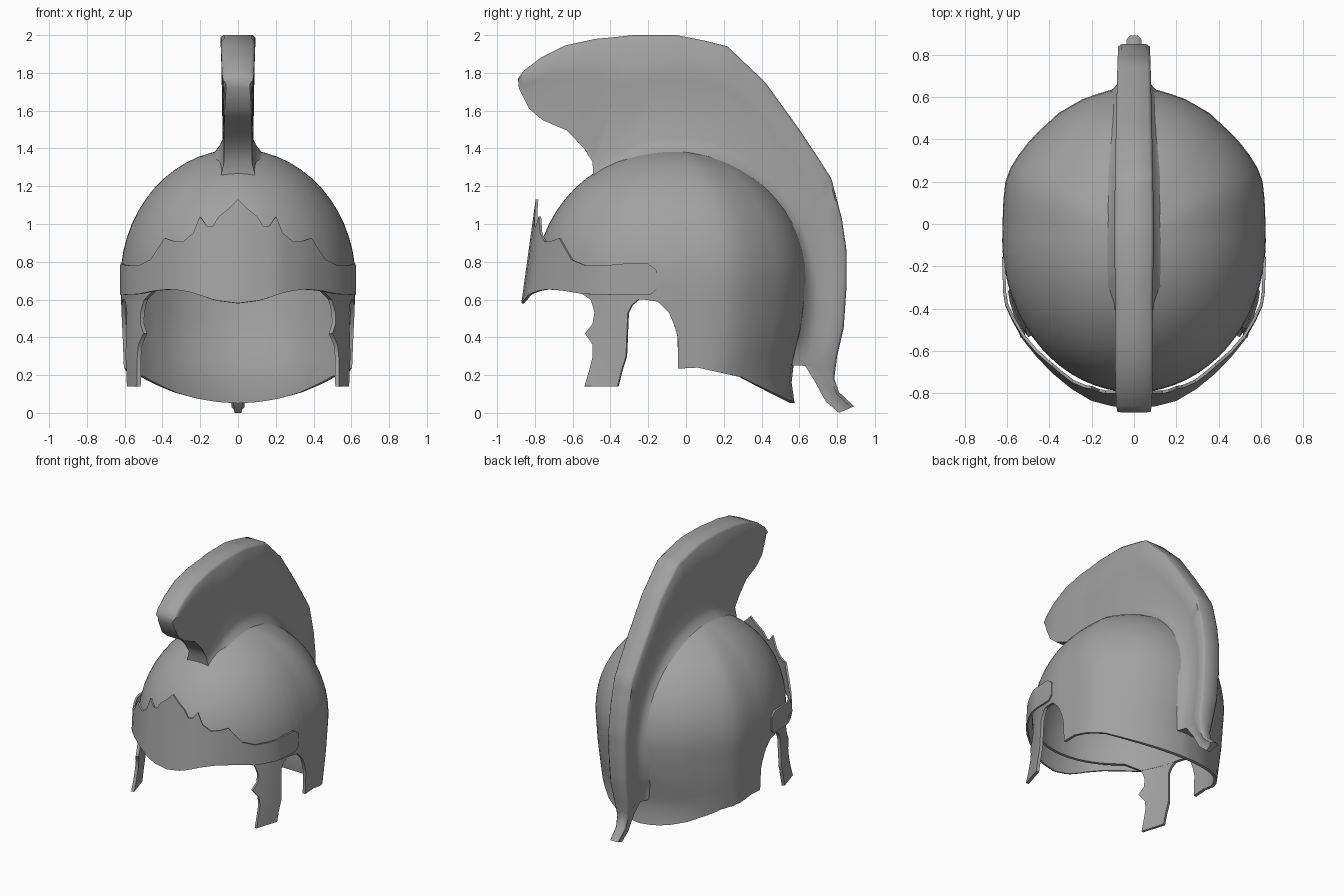
import bpy, bmesh
from math import cos, sin, pi

if "Cube" in bpy.data.objects:
    bpy.data.objects.remove(bpy.data.objects["Cube"])

# Dark grey metal shared by all parts
metal = bpy.data.materials.new("dark_metal")
metal.diffuse_color = (0.36, 0.36, 0.36, 1)
metal.use_nodes = True
metal.node_tree.nodes["Principled BSDF"].inputs["Base Color"].default_value = metal.diffuse_color


def interp(pts, t):
    """Piecewise linear lookup in a list of (key, value)."""
    if t <= pts[0][0]:
        return pts[0][1]
    for (a, u), (b, v) in zip(pts, pts[1:]):
        if t <= b:
            return u + (v - u) * (t - a) / (b - a)
    return pts[-1][1]


def spline(a, b, c, d, t):
    """Smooth curve value between b and c."""
    return 0.5 * (2 * b + (c - a) * t + (2 * a - 5 * b + 4 * c - d) * t ** 2
                  + (3 * b - a - 3 * c + d) * t ** 3)


def grid_part(name, rows, thickness=0.0, caps=False, angle=40):
    """Half shell from rows of points, mirrored in x, optionally thickened."""
    bm = bmesh.new()
    vs = [[bm.verts.new(p) for p in r] for r in rows]
    for a, b in zip(vs, vs[1:]):
        for i in range(len(a) - 1):
            bm.faces.new((a[i], a[i + 1], b[i + 1], b[i]))
    if caps:
        bm.faces.new(vs[0])
        bm.faces.new(vs[-1])
    bmesh.ops.remove_doubles(bm, verts=bm.verts, dist=0.0005)
    bmesh.ops.recalc_face_normals(bm, faces=bm.faces)
    me = bpy.data.meshes.new(name)
    bm.to_mesh(me)
    bm.free()
    me.materials.append(metal)
    ob = bpy.data.objects.new(name, me)
    bpy.context.collection.objects.link(ob)
    m = ob.modifiers.new("mirror", 'MIRROR')
    m.merge_threshold = 0.002
    if thickness:
        s = ob.modifiers.new("thickness", 'SOLIDIFY')
        s.thickness = thickness
        s.offset = 0
    bpy.ops.object.select_all(action='DESELECT')
    bpy.context.view_layer.objects.active = ob
    ob.select_set(True)
    for mod in list(ob.modifiers):
        bpy.ops.object.modifier_apply(modifier=mod.name)
    bpy.ops.object.shade_smooth_by_angle(angle=angle * pi / 180)
    return ob


# Skull plan and wall shape: elliptic front, slightly angular back
CY, RX, RY, ZM, H = -0.075, 0.612, 0.71, 0.70, 0.685
BACK = [(-0.075, 0.612), (0.1, 0.608), (0.2, 0.597), (0.28, 0.567), (0.4, 0.475),
        (0.52, 0.345), (0.59, 0.22), (0.625, 0.1), (0.635, 0)]
WALL_X = [(0.05, 0.94), (0.23, 0.97), (0.7, 1)]
WALL_BACK = [(0.05, 0.90), (0.2, 0.87), (0.45, 0.96), (0.7, 1)]


def plan_x(y):
    if y > CY:
        return interp(BACK, y)
    return RX * max(0, 1 - ((CY - y) / RY) ** 2) ** 0.5


def wall(y, z):
    k = interp(WALL_BACK, z) if y > CY else 1
    return (plan_x(y) * interp(WALL_X, z), CY + (y - CY) * k, z)


# Dome with the ear arch and the sloping neck guard
RIM = [(-0.8, 0.68), (-0.6, 0.67), (-0.5, 0.6), (-0.22, 0.6), (-0.15, 0.59),
       (-0.09, 0.53), (-0.06, 0.46), (-0.042, 0.4), (-0.038, 0.235), (0.08, 0.24),
       (0.34, 0.19), (0.64, 0.05)]
ys = sorted([CY - RY * cos(pi * i / 32) for i in range(33)] + [k for k, _ in RIM[1:-1]])
cols = []
for y in ys:
    zb = interp(RIM, y)
    col = [wall(y, zb + (ZM - zb) * i / 6) for i in range(6)]
    for i in range(15):
        a = pi / 2 * i / 14
        col.append((plan_x(y) * cos(a), CY + (y - CY) * cos(a), ZM + H * sin(a)))
    cols.append(col)
grid_part("dome", cols, 0.022)

# Cheek guards: height, front edge, back edge
CHEEK = [(0.6, -0.5, -0.25), (0.57, -0.49, -0.285), (0.53, -0.48, -0.305),
         (0.47, -0.49, -0.308), (0.42, -0.53, -0.31), (0.36, -0.49, -0.312),
         (0.3, -0.49, -0.315), (0.22, -0.51, -0.34), (0.14, -0.535, -0.36)]
rows = []
for z, f, b in CHEEK:
    k = (0.6 - z) / 0.46
    row = []
    for i in range(6):
        y = f + (b - f) * i / 5
        x = wall(y, 0.6)[0] * (1 - k) + (0.527 + (y + 0.53) * 0.3) * k
        row.append((x, y, z))
    rows.append(row)
grid_part("cheek_guard", rows, 0.022)

# Visor with a pointed upper edge, standing off the dome
TOP = [(0, 1.13), (0.05, 1.08), (0.1, 1.04), (0.135, 0.985), (0.165, 0.99),
       (0.2, 1.04), (0.235, 0.95), (0.29, 0.905), (0.34, 0.91), (0.385, 0.925),
       (0.42, 0.87), (0.46, 0.81), (0.52, 0.78), (0.57, 0.78), (0.602, 0.785)]
LOW = [(0, 0.58), (0.12, 0.595), (0.25, 0.64), (0.35, 0.655), (0.45, 0.645),
       (0.5, 0.63), (0.6, 0.625)]
BOW = [(0, -.862), (.1, -.854), (.2, -.832), (.3, -.775), (.385, -.703),
       (.46, -.622), (.52, -.545), (.57, -.455), (.602, -.385)]
stations = [(x, interp(BOW, x), interp(LOW, x), t) for x, t in TOP]
stations += [(0.611, -0.33, 0.625, 0.79), (0.616, -0.2, 0.625, 0.79),
             (0.617, -0.18, 0.63, 0.775), (0.618, -0.155, 0.655, 0.755)]
cols = []
for x, y, lo, hi in stations:
    col = []
    for i in range(6):
        z = lo + (hi - lo) * i / 5
        lean = 0.16 * (z - 0.6) * min(1, max(0, (-y - 0.2) / 0.4))
        col.append((x, y * (1 - lean), z))
    cols.append(col)
grid_part("visor", cols, 0.014)

# Crest: inner y, z, outer y, z, half width, extra flare where it meets the dome
CREST = [(-.885, 1.72, -.89, 1.77, .078, 0), (-.83, 1.61, -.86, 1.81, .085, 0),
         (-.76, 1.55, -.77, 1.88, .087, 0), (-.63, 1.495, -.64, 1.945, .09, 0),
         (-.54, 1.40, -.48, 1.98, .09, 0), (-.495, 1.33, -.37, 1.99, .088, 0),
         (-.49, 1.24, -.28, 2.0, .09, .02), (-.3, 1.335, -.05, 2.0, .093, .06),
         (-.08, 1.372, .10, 1.97, .092, .06), (.15, 1.335, .22, 1.94, .09, .06),
         (.32, 1.25, .42, 1.75, .086, .06), (.46, 1.115, .6, 1.5, .082, .06),
         (.56, .96, .70, 1.35, .08, .06), (.60, .85, .77, 1.24, .078, .06),
         (.622, .73, .825, 1.03, .076, .06), (.625, .65, .85, .86, .075, .06),
         (.617, .54, .85, .67, .075, .06), (.595, .4, .835, .45, .072, .05),
         (.55, .25, .80, .3, .065, .03), (.63, .25, .79, .22, .055, .01),
         (.68, .17, .785, .18, .048, 0), (.74, .06, .81, .11, .04, 0),
         (.81, 0, .89, .035, .034, 0)]
fine = []
for i, s in enumerate(CREST):
    fine.append(s)
    if 7 <= i < 17:  # follow the dome smoothly between stations
        for t in (1 / 3, 2 / 3):
            mid = [spline(*(CREST[i + j][k] for j in (-1, 0, 1, 2)), t) for k in (0, 1)]
            fine.append((*mid, *(s[k] + (CREST[i + 1][k] - s[k]) * t for k in range(2, 6))))
cols = []
for yi, zi, yo, zo, w, flare in fine:
    n = ((yo - yi) ** 2 + (zo - zi) ** 2) ** 0.5
    wi = w - 0.015
    section = [(0, 0), (0, wi + flare), (min(.02, .12 * n), wi + flare * .65),
               (min(.05, .25 * n), wi + flare * .3), (min(.09, .4 * n), wi),
               (.65 * n, (wi + w) / 2), (n - min(.016, .2 * n), w), (n, w - .015), (n, 0)]
    cols.append([(x, yi + (yo - yi) * d / n, zi + (zo - zi) * d / n) for d, x in section])
grid_part("crest", cols, caps=True, angle=58)
